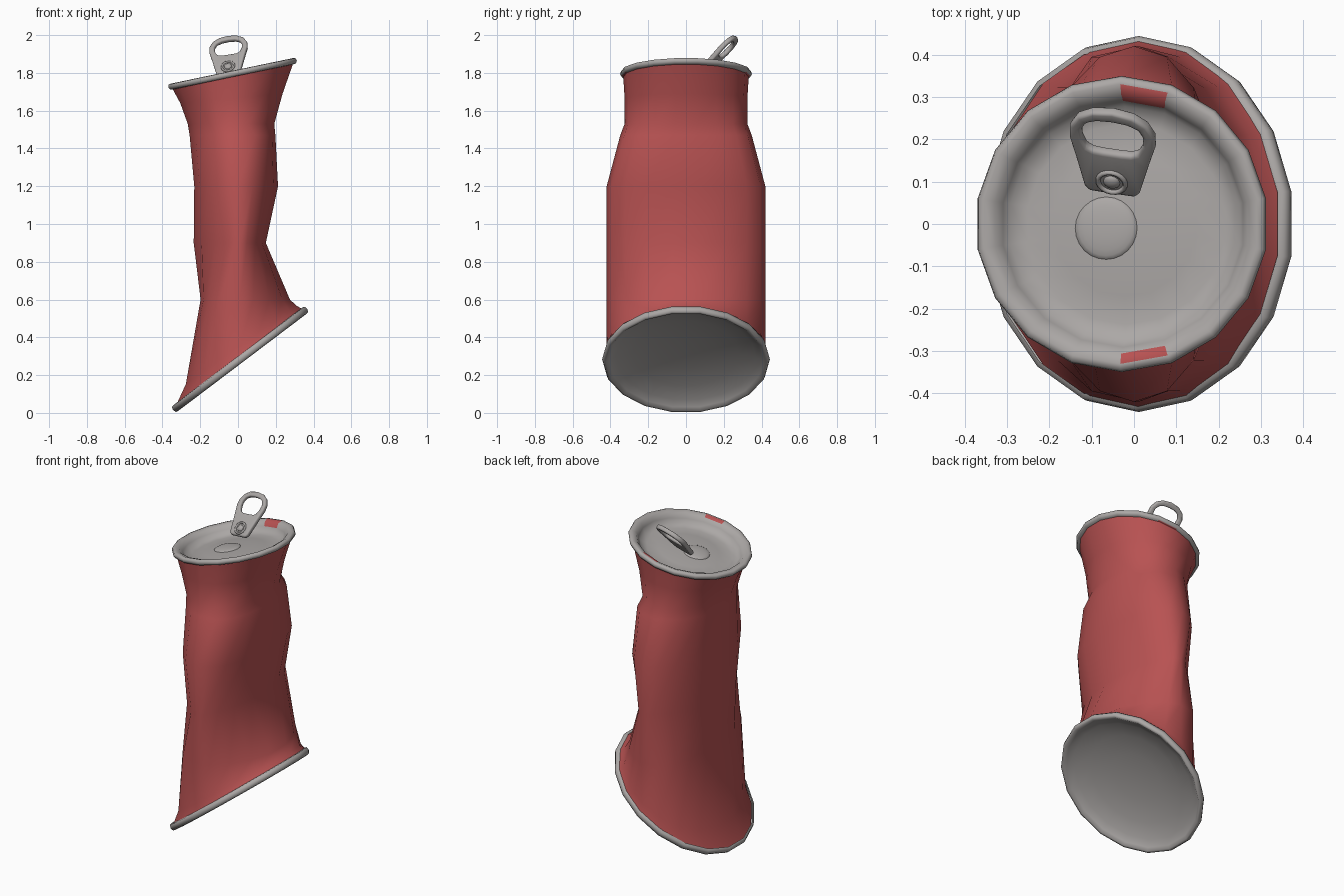
import bpy, bmesh, math
from mathutils import Matrix

if "Cube" in bpy.data.objects:
    bpy.data.objects.remove(bpy.data.objects["Cube"])


def material(name, rgb):
    m = bpy.data.materials.new(name)
    m.diffuse_color = (*rgb, 1)
    m.use_nodes = True
    m.node_tree.nodes["Principled BSDF"].inputs["Base Color"].default_value = m.diffuse_color
    return m


RED = material("red paint", (0.48, 0.085, 0.085))
GREY = material("bare metal", (0.41, 0.39, 0.38))
SIDES = 18


def finish(bm, name, mats, matrix=Matrix(), angle=40):
    bmesh.ops.recalc_face_normals(bm, faces=bm.faces[:])
    bm.transform(matrix)
    me = bpy.data.meshes.new(name)
    bm.to_mesh(me)
    bm.free()
    ob = bpy.data.objects.new(name, me)
    bpy.context.collection.objects.link(ob)
    for m in mats:
        me.materials.append(m)
    bpy.ops.object.select_all(action='DESELECT')
    ob.select_set(True)
    bpy.context.view_layer.objects.active = ob
    bpy.ops.object.shade_smooth_by_angle(angle=math.radians(angle))
    return ob


def loft(bm, rings):
    loops = [[bm.verts.new(p) for p in r] for r in rings]
    for a, b in zip(loops, loops[1:]):
        for i in range(len(a)):
            j = (i + 1) % len(a)
            bm.faces.new((a[i], a[j], b[j], b[i]))
    return loops


def angles():
    return [math.radians(-90 + 360 * i / SIDES) for i in range(SIDES)]


def lathe(profile):
    # turned profile of (radius, height), closed with a fan at its last height
    bm = bmesh.new()
    loops = loft(bm, [[(r * math.cos(t), r * math.sin(t), h) for t in angles()]
                      for r, h in profile[:-1]])
    tip = bm.verts.new((0, 0, profile[-1][1]))
    for i in range(SIDES):
        bm.faces.new((loops[-1][i], loops[-1][(i + 1) % SIDES], tip))
    return bm


# crushed body: left x, left z, fold x, right x, right z, half depth,
# pinch of the left half, pinch of the right half
RINGS = [
    (-0.338, 0.025, 0.01, 0.355, 0.55, 0.435, 1.0, 1.0),
    (-0.28, 0.15, 0.01, 0.315, 0.57, 0.42, 0.95, 1.05),
    (-0.20, 0.60, 0.01, 0.28, 0.60, 0.42, 0.6, 1.25),
    (-0.24, 0.90, 0.01, 0.15, 0.90, 0.42, 1.45, 1.25),
    (-0.235, 1.20, 0.0, 0.215, 1.20, 0.42, 1.0, 0.95),
    (-0.26, 1.47, -0.02, 0.20, 1.47, 0.348, 1.1, 0.65),
    (-0.27, 1.53, -0.03, 0.195, 1.53, 0.325, 1.1, 0.9),
    (-0.31, 1.64, -0.03, 0.24, 1.69, 0.325, 1.0, 1.0),
    (-0.36, 1.73, -0.03, 0.30, 1.86, 0.333, 1.0, 1.0),
]


def body_ring(xl, zl, xm, xr, zr, b, pl, pr):
    pts = []
    for t in angles():
        c = math.cos(t)
        if abs(c) < 1e-6:
            x = xm
        elif c > 0:
            x = xm + c ** pr * (xr - xm)
        else:
            x = xm + (-c) ** pl * (xl - xm)
        pts.append((x, b * math.sin(t), zl + (zr - zl) * (x - xl) / (xr - xl)))
    return pts


bm = bmesh.new()
loft(bm, [body_ring(*r) for r in RINGS])
finish(bm, "can_body", [RED], angle=50)

# tilted top lid with rolled rim, sunken panel and a few paint smears
top = Matrix.Translation((-0.03, 0, 1.80)) @ Matrix.Rotation(math.radians(-11.8), 4, 'Y')
bm = lathe([(0.322, -0.022), (0.338, -0.020), (0.346, -0.006), (0.341, 0.008),
            (0.327, 0.011), (0.303, 0.002), (0.288, -0.02), (0.275, -0.042),
            (0.235, -0.052), (0.17, -0.047), (0.10, -0.040), (0, -0.042)])
for f in bm.faces:
    c = f.calc_center_median()
    a = math.degrees(math.atan2(c.y, c.x))
    r = c.xy.length
    if (0.285 < r < 0.325 and abs(a - 80) < 5) or (0.30 < r < 0.325 and abs(a + 80) < 5):
        f.material_index = 1
finish(bm, "top_lid", [GREY, RED], top @ Matrix.Diagonal((1.02, 1.01, 1, 1)), 75)

# tilted bottom with rolled rim and hollow dome
bottom = Matrix.Translation((0.01, 0, 0.285)) @ Matrix.Rotation(math.radians(-37.1), 4, 'Y')
bm = lathe([(0.425, 0.018), (0.439, 0.015), (0.444, -0.002), (0.438, -0.019),
            (0.424, -0.022), (0.408, -0.008), (0.37, 0.012), (0.28, 0.037),
            (0.15, 0.055), (0, 0.06)])
finish(bm, "bottom_lid", [GREY], bottom @ Matrix.Diagonal((1.018, 1, 1, 1)), 75)

# round button pressed into the lid
bm = bmesh.new()
bmesh.ops.create_uvsphere(bm, u_segments=24, v_segments=12, radius=1)
finish(bm, "lid_button", [GREY], top @ Matrix.Translation((-0.045, -0.01, -0.042))
       @ Matrix.Diagonal((0.075, 0.075, 0.014, 1)))

# pull tab: tapered plate with a finger hole, half outlines mirrored
OUTER = [(0, .275), (.05, .267), (.084, .245), (.102, .21), (.103, .175),
         (.085, .10), (.066, .015), (.055, 0), (0, 0)]
INNER = [(0, .243), (.035, .24), (.062, .228), (.075, .203), (.073, .175),
         (.062, .148), (.045, .139), (.02, .137), (0, .137)]


def mirrored(half):
    return [(u, v, 0) for u, v in half + [(-u, v) for u, v in half[-2:0:-1]]]


tilt = (Matrix.Translation((-0.05, 0.077, 1.793)) @ Matrix.Rotation(math.radians(46), 4, 'X')
        @ Matrix.Rotation(math.radians(-11.8), 4, 'Y'))
bm = bmesh.new()
loft(bm, [mirrored(OUTER), mirrored(INNER)])
tab = finish(bm, "pull_tab", [GREY], tilt, 60)
mod = tab.modifiers.new("thickness", 'SOLIDIFY')
mod.thickness, mod.offset = 0.026, 0
mod = tab.modifiers.new("rounding", 'BEVEL')
mod.width, mod.segments = 0.009, 3

# rivet and its surrounding raised ring on the tab
bm = bmesh.new()
bmesh.ops.create_uvsphere(bm, u_segments=20, v_segments=10, radius=1)
finish(bm, "tab_rivet", [GREY], tilt @ Matrix.Translation((0, 0.045, 0.012))
       @ Matrix.Diagonal((0.02, 0.02, 0.012, 1)))
bm = bmesh.new()
section = [math.tau * k / 8 for k in range(9)]
loft(bm, [[((0.033 + 0.006 * math.cos(s)) * math.cos(t),
            (0.033 + 0.006 * math.cos(s)) * math.sin(t),
            0.008 * math.sin(s)) for t in angles()] for s in section])
bmesh.ops.remove_doubles(bm, verts=bm.verts[:], dist=0.0001)
finish(bm, "rivet_ring", [GREY], tilt @ Matrix.Translation((0, 0.045, 0.013)), 60)
